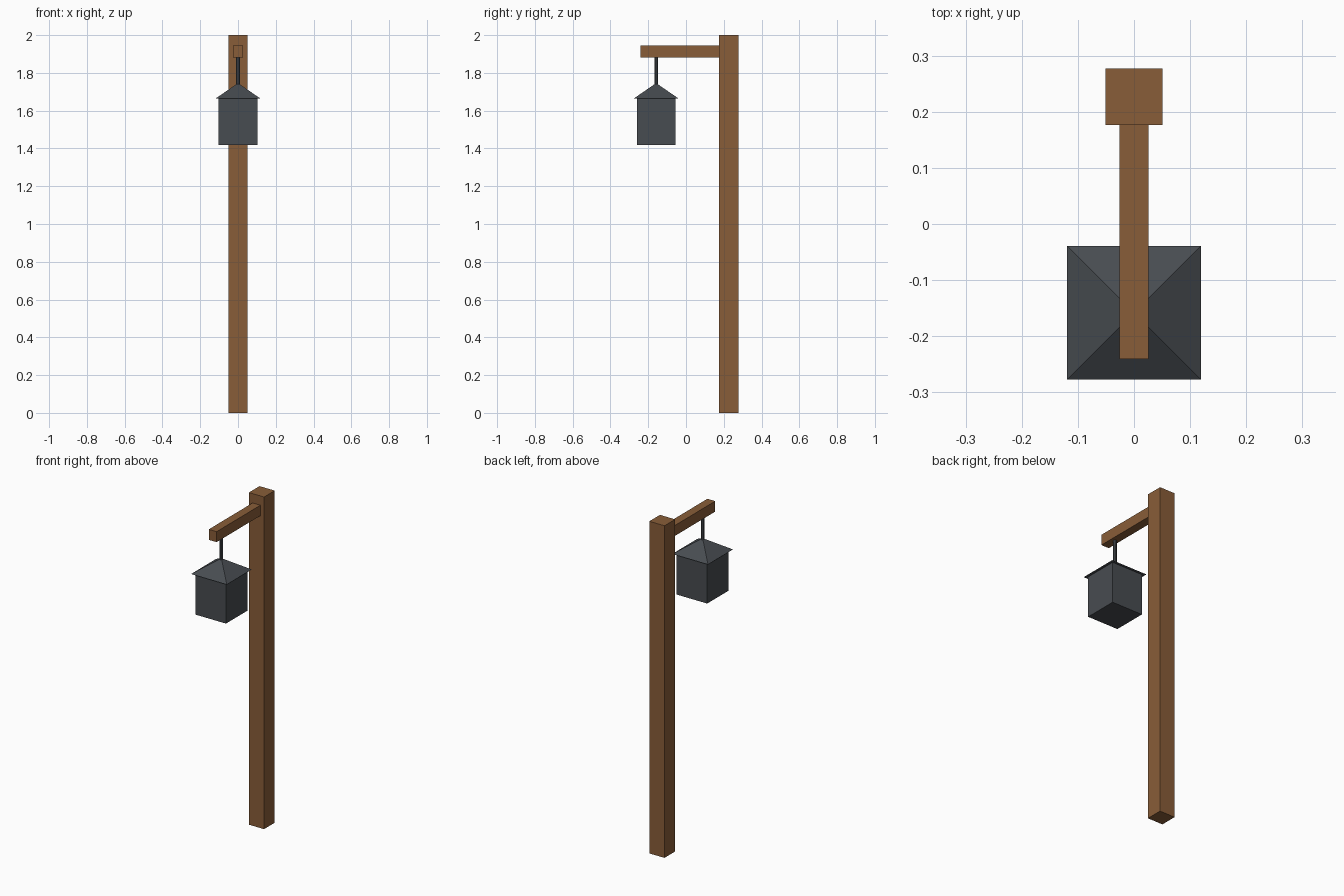
import bpy
import math

if "Cube" in bpy.data.objects:
    bpy.data.objects.remove(bpy.data.objects["Cube"])


def material(name, color):
    m = bpy.data.materials.new(name)
    m.diffuse_color = (*color, 1.0)
    m.use_nodes = True
    m.node_tree.nodes["Principled BSDF"].inputs["Base Color"].default_value = m.diffuse_color
    return m


wood = material("brown wood", (0.25, 0.11, 0.04))
iron = material("dark iron", (0.064, 0.072, 0.082))


def box(name, lo, hi, mat):
    """Box spanning two opposite corners."""
    centre = [(a + b) / 2 for a, b in zip(lo, hi)]
    bpy.ops.mesh.primitive_cube_add(size=1, location=centre)
    ob = bpy.context.object
    ob.name = name
    ob.scale = [b - a for a, b in zip(lo, hi)]
    bpy.ops.object.transform_apply(location=False, rotation=False, scale=True)
    ob.data.materials.append(mat)
    return ob


LAMP_Y = -0.158      # hanging axis of the lantern
BODY = 0.102         # half width of the lantern body
EAVE = 0.119         # half width of the roof
EAVE_Z, APEX_Z = 1.664, 1.746

# Wooden post and arm
box("post", (-0.0505, 0.176, 0), (0.0505, 0.277, 2.0), wood)
box("arm", (-0.026, -0.241, 1.881), (0.026, 0.18, 1.944), wood)

# Lantern body
box("lantern_body", (-BODY, LAMP_Y - BODY, 1.418),
    (BODY, LAMP_Y + BODY, EAVE_Z), iron)

# Four-sided lantern roof
bpy.ops.mesh.primitive_cone_add(
    vertices=4, radius1=EAVE * math.sqrt(2), radius2=0, depth=APEX_Z - EAVE_Z,
    location=(0, LAMP_Y, (EAVE_Z + APEX_Z) / 2), rotation=(0, 0, math.pi / 4))
roof = bpy.context.object
roof.name = "lantern_roof"
roof.data.materials.append(iron)

# Hanging rod from the arm to the roof
rod_lo, rod_hi = APEX_Z - 0.015, 1.885
bpy.ops.mesh.primitive_cylinder_add(
    vertices=8, radius=0.01, depth=rod_hi - rod_lo,
    location=(0, LAMP_Y, (rod_lo + rod_hi) / 2))
rod = bpy.context.object
rod.name = "hanging_rod"
rod.data.materials.append(iron)
